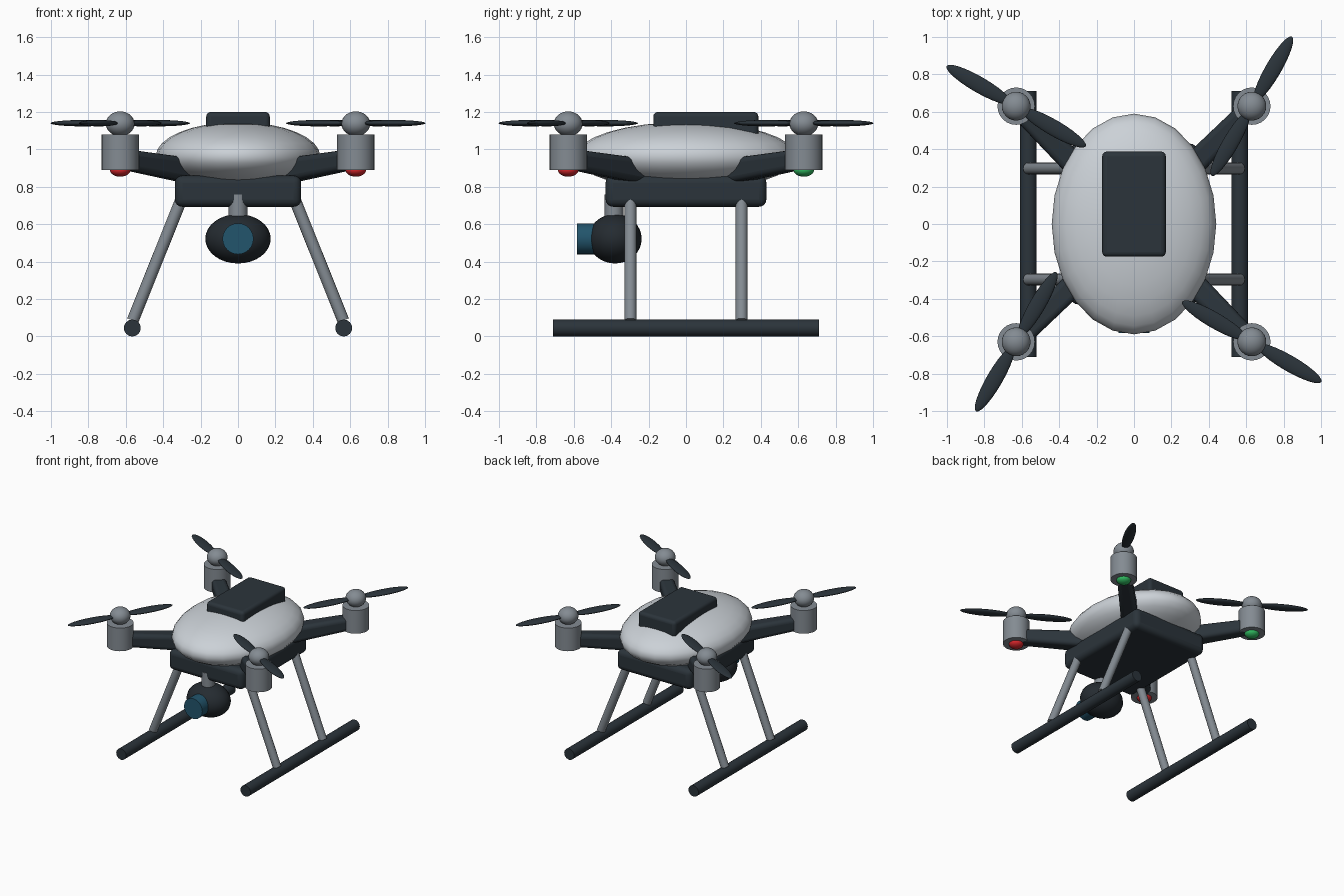
import bpy
import bmesh
from math import pi, cos, sin, radians
from mathutils import Vector, Matrix

cube = bpy.data.objects.get("Cube")
if cube:
    bpy.data.objects.remove(cube, do_unlink=True)


def material(name, r, g, b):
    m = bpy.data.materials.new(name)
    m.use_nodes = True
    m.diffuse_color = (r, g, b, 1)
    bsdf = m.node_tree.nodes["Principled BSDF"]
    bsdf.inputs["Base Color"].default_value = (r, g, b, 1)
    bsdf.inputs["Roughness"].default_value = 0.5
    return m


PALE = material("pale grey shell", 0.60, 0.64, 0.68)
DARK = material("charcoal", 0.024, 0.034, 0.043)
METAL = material("mid grey metal", 0.23, 0.26, 0.29)
BLACK = material("near black", 0.018, 0.024, 0.030)
TEAL = material("teal glass", 0.016, 0.09, 0.15)
RED = material("red light", 0.70, 0.02, 0.025)
GREEN = material("green light", 0.03, 0.50, 0.12)


def finish(name, bm, mat, bevel=0):
    mesh = bpy.data.meshes.new(name)
    bmesh.ops.recalc_face_normals(bm, faces=bm.faces)
    bm.to_mesh(mesh)
    bm.free()
    mesh.materials.append(mat)
    obj = bpy.data.objects.new(name, mesh)
    bpy.context.collection.objects.link(obj)
    if bevel:
        mod = obj.modifiers.new("rounded edges", 'BEVEL')
        mod.width, mod.segments = bevel, 4
    bpy.ops.object.select_all(action='DESELECT')
    obj.select_set(True)
    bpy.context.view_layer.objects.active = obj
    bpy.ops.object.shade_smooth_by_angle(angle=radians(40))
    return obj


def ellipsoid(name, centre, radii, mat, turn=0, segments=24, rings=16):
    bm = bmesh.new()
    matrix = (Matrix.Translation(centre) @ Matrix.Rotation(turn, 4, 'Z')
              @ Matrix.Diagonal((*radii, 1)))
    bmesh.ops.create_uvsphere(bm, u_segments=segments, v_segments=rings,
                              radius=1, matrix=matrix)
    return finish(name, bm, mat)


def between(start, end):
    a, b = Vector(start), Vector(end)
    turn = (b - a).to_track_quat('Z', 'Y').to_matrix().to_4x4()
    return Matrix.Translation((a + b) / 2) @ turn, (b - a).length


def rod(name, start, end, radius, mat, sides=24):
    bm = bmesh.new()
    matrix, length = between(start, end)
    bmesh.ops.create_cone(bm, cap_ends=True, segments=sides, radius1=radius,
                          radius2=radius, depth=length, matrix=matrix)
    return finish(name, bm, mat)


def block(name, low, high, mat, bevel):
    low, high = Vector(low), Vector(high)
    bm = bmesh.new()
    bmesh.ops.create_cube(bm, size=1, matrix=Matrix.Translation((low + high) / 2)
                          @ Matrix.Diagonal((*(high - low), 1)))
    return finish(name, bm, mat, bevel)


def arm(name, start, end, wide, narrow):
    # tapered beam, rounded along its edges
    bm = bmesh.new()
    matrix, length = between(start, end)
    bmesh.ops.create_cube(bm, size=1)
    for v in bm.verts:
        size = narrow if v.co.z > 0 else wide
        v.co = Vector((v.co.x * size, v.co.y * size, v.co.z * length))
    bm.transform(matrix)
    return finish(name, bm, DARK, 0.03)


# Body
ellipsoid("body_shell", (0, 0, 0.963), (0.44, 0.59, 0.183), PALE)
block("lower_tray", (-0.338, -0.43, 0.693), (0.338, 0.43, 0.86), DARK, 0.04)
block("battery", (-0.17, -0.175, 1.05), (0.17, 0.387, 1.2), DARK, 0.025)

# Camera under the nose
rod("camera_post", (0, -0.385, 0.55), (0, -0.385, 0.76), 0.05, METAL)
ellipsoid("camera_ball", (0, -0.38, 0.522), (0.175, 0.143, 0.132), BLACK)
rod("camera_lens", (0, -0.42, 0.522), (0, -0.582, 0.522), 0.083, TEAL)

# Rotors: each corner repeats the first with a quarter turn
corners = ("back_left", "back_right", "front_right", "front_left")
for i, corner in enumerate(corners):
    angle = pi / 4 + i * pi / 2
    out = Vector((cos(angle), sin(angle), 0))
    hub = out * 0.63 * 2 ** 0.5
    up = Vector((0, 0, 1))
    arm(corner + "_arm", out * 0.3 + up * 0.877, hub + up * 0.95, 0.135, 0.105)
    rod(corner + "_motor", hub + up * 0.89, hub + up * 1.08, 0.1, METAL)
    ellipsoid(corner + "_hub", hub + up * 1.137, (0.077, 0.077, 0.066), METAL)
    ellipsoid(corner + "_light", hub + up * 0.89, (0.055, 0.055, 0.036),
              GREEN if i < 2 else RED)
    spin = angle + radians(15)
    along = Vector((cos(spin), sin(spin), 0))
    for label, side in (("outer", 1), ("inner", -1)):
        ellipsoid(corner + "_" + label + "_blade",
                  hub + along * 0.23 * side + up * 1.14,
                  (0.2, 0.043, 0.017), DARK, spin)

# Landing gear
for side, x in (("left", 1), ("right", -1)):
    rod(side + "_skid", (0.565 * x, -0.71, 0.045), (0.565 * x, 0.71, 0.045),
        0.045, DARK)
    for end, y in (("front", -0.297), ("back", 0.297)):
        rod(side + "_" + end + "_leg", (0.28 * x, y, 0.79),
            (0.563 * x, y, 0.085), 0.032, METAL, 16)
